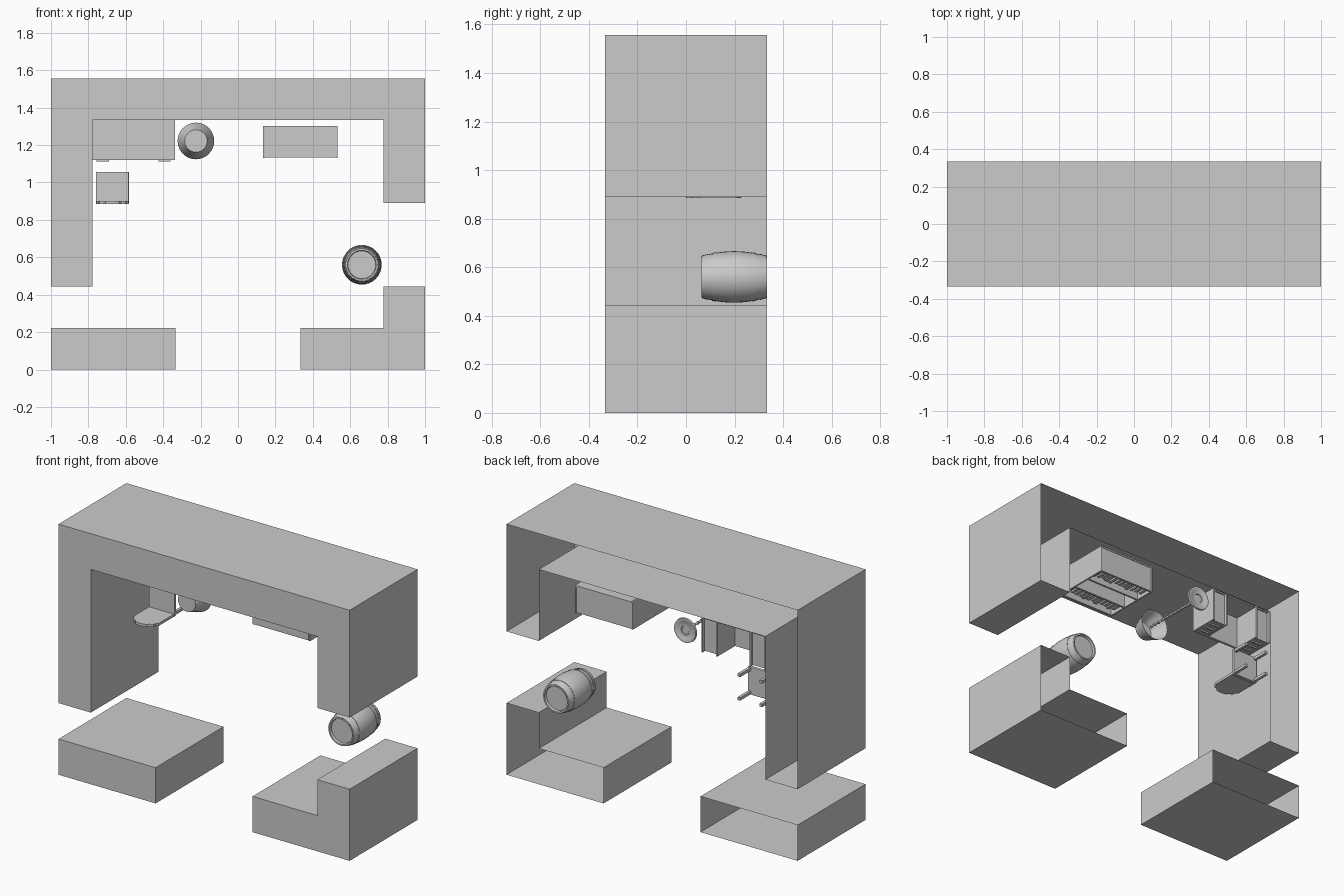
import bpy, bmesh, math, random
from mathutils import Vector

if "Cube" in bpy.data.objects:
    bpy.data.objects.remove(bpy.data.objects["Cube"], do_unlink=True)

FLOOR = 0.333          # the room's floor plane lies at the rear, heights run towards -y
random.seed(4)


def place(x, z, h):
    return Vector((x, FLOOR - h, z))


def finish(name, bm, smooth=False, recalc=True, bevel=0):
    if recalc:
        bmesh.ops.recalc_face_normals(bm, faces=bm.faces)
    mesh = bpy.data.meshes.new(name)
    bm.to_mesh(mesh)
    bm.free()
    obj = bpy.data.objects.new(name, mesh)
    bpy.context.collection.objects.link(obj)
    if bevel:
        mod = obj.modifiers.new("Bevel", "BEVEL")
        mod.width = bevel
        mod.segments = 2
    if smooth:
        bpy.ops.object.select_all(action="DESELECT")
        obj.select_set(True)
        bpy.context.view_layer.objects.active = obj
        bpy.ops.object.shade_smooth_by_angle(angle=math.radians(35))
    return obj


def boxes(name, spans, bevel=0):
    """One object from boxes given as (x0, x1, z0, z1, h0, h1)."""
    bm = bmesh.new()
    for x0, x1, z0, z1, h0, h1 in spans:
        lo, hi = place(x0, z0, h1), place(x1, z1, h0)
        for v in bmesh.ops.create_cube(bm, size=1)["verts"]:
            v.co = (lo + hi) / 2 + v.co * (hi - lo)
    return finish(name, bm, bevel=bevel)


def lathe(name, x, z, profile, segments=32):
    """Revolve (radius, height) points about the floor normal."""
    bm = bmesh.new()
    rings = []
    for r, h in profile:
        angles = [math.tau * i / segments for i in range(segments)]
        rings.append([bm.verts.new(place(x + r * math.cos(a), z + r * math.sin(a), h)) for a in angles])
    for low, high in zip(rings, rings[1:]):
        for i in range(segments):
            j = (i + 1) % segments
            bm.faces.new((low[i], low[j], high[j], high[i]))
    bmesh.ops.remove_doubles(bm, verts=bm.verts, dist=1e-5)
    return finish(name, bm, smooth=True)


def wall(name, outline):
    """Hollow wall block: capped at the front, open at the floor."""
    bm = bmesh.new()
    front = [bm.verts.new((x, -FLOOR, z)) for x, z in outline]
    back = [bm.verts.new((x, FLOOR, z)) for x, z in outline]
    bm.faces.new(front)
    for i in range(len(outline)):
        j = (i + 1) % len(outline)
        bm.faces.new((front[j], front[i], back[i], back[j]))
    return finish(name, bm, recalc=False)


# Walls with their door and window gaps
T, W, TOP = 0.222, 0.778, 1.556
wall("main_wall", [(-1, 0.445), (-W, 0.445), (-W, TOP - T), (W, TOP - T),
                   (W, 0.89), (1, 0.89), (1, TOP), (-1, TOP)])
wall("lower_right_wall", [(-1, 0), (-0.333, 0), (-0.333, T), (-1, T)])
wall("lower_left_wall", [(0.333, 0), (1, 0), (1, 0.445), (W, 0.445), (W, T), (0.333, T)])

# Barrel: bulged staves, recessed heads and raised hoops
R_END, R_MID, LENGTH = 0.085, 0.106, 0.27


def stave(h):
    t = 2 * h / LENGTH - 1
    return R_MID - (R_MID - R_END) * t * t


body = [(stave(LENGTH * i / 12), LENGTH * i / 12) for i in range(13)]
lathe("barrel", 0.662, 0.56,
      [(0, 0.015), (0.074, 0.015), (0.077, 0)] + body
      + [(0.077, LENGTH), (0.074, LENGTH - 0.015), (0, LENGTH - 0.015)])
for n, (a, b) in enumerate([(0.002, 0.028), (0.045, 0.06), (0.21, 0.225), (0.242, 0.268)]):
    lathe(f"barrel_hoop_{n + 1}", 0.662, 0.56,
          [(stave(a), a), (stave(a) + 0.002, a), (stave(b) + 0.002, b), (stave(b), b)])

# Floor lamp
LX, LZ = -0.225, 1.222
lathe("lamp_base", LX, LZ, [(0, 0.008), (0.025, 0.008), (0.028, 0.004), (0.05, 0.004), (0.056, 0),
                            (0.074, 0), (0.076, 0.012), (0.06, 0.02), (0.03, 0.026),
                            (0.016, 0.036), (0, 0.036)])
pole = [(0, 0.03)]
for i in range(12):
    h = 0.03 + i * 0.035
    pole += [(0.007, h), (0.007, h + 0.024), (0.011, h + 0.028), (0.011, h + 0.031)]
lathe("lamp_pole", LX, LZ, pole + [(0.007, 0.45), (0, 0.45)], 12)
lathe("lamp_shade", LX, LZ, [(0.098, 0.41), (0.06, 0.515), (0, 0.515)])

# Desk: top, two drawer pedestals, rear panel
DL, DR, DF, DB, DH = -0.778, -0.338, 1.12, 1.334, 0.19
PW, P = 0.11, 0.01
boxes("desk_top", [(DL, DR, DF, DB, DH - 0.015, DH)])
boxes("desk_back", [(DL, DR, DB - 0.008, DB, 0.01, DH + 0.006)])
for side, x0 in (("right", DL), ("left", DR - PW)):
    x1 = x0 + PW
    boxes(f"desk_{side}_pedestal", [(x0, x0 + P, DF, DB, 0, DH - 0.015),
                                    (x1 - P, x1, DF, DB, 0, DH - 0.015),
                                    (x0 + P, x1 - P, DF + 0.004, DB, 0.018, 0.026)])
    drawers, handles = [], []
    for i in range(3):
        h = 0.03 + i * 0.048
        drawers.append((x0 + P, x1 - P, DF + 0.002, DF + 0.012, h, h + 0.043))
        handles.append((x0 + 0.022, x1 - 0.022, DF - 0.007, DF + 0.004, h + 0.019, h + 0.025))
    boxes(f"desk_{side}_drawers", drawers)
    boxes(f"desk_{side}_handles", handles)

# Chair with its back away from the desk
CL, CR, CF, CB, SEAT, LEG = -0.76, -0.583, 0.885, 1.057, 0.125, 0.018
boxes("chair_seat", [(CL, CR, CF, CB, SEAT - 0.02, SEAT)], bevel=0.004)
boxes("chair_legs", [(x, x + LEG, z, z + LEG, 0, SEAT - 0.02)
                     for x in (CL + 0.004, CR - LEG - 0.004) for z in (CF + 0.004, CB - LEG - 0.004)])
half = [(0.086, SEAT), (0.086, 0.275), (0.074, 0.285), (0.07, 0.305),
        (0.05, 0.312), (0.036, 0.328), (0.012, 0.333)]
bm = bmesh.new()
mid = (CL + CR) / 2
outline = [(mid + x, h) for x, h in half] + [(mid - x, h) for x, h in reversed(half)]
face = bm.faces.new([bm.verts.new(place(x, CF, h)) for x, h in outline])
extruded = bmesh.ops.extrude_face_region(bm, geom=[face])["geom"]
bmesh.ops.translate(bm, verts=[v for v in extruded if isinstance(v, bmesh.types.BMVert)], vec=(0, 0, 0.016))
finish("chair_back", bm)

# Bookcase with shelves and books facing the room
BL, BR, BF, BB, BH, S = 0.133, 0.533, 1.13, 1.302, 0.385, 0.012
boxes("bookcase_sides", [(BL, BL + S, BF, BB, 0, BH), (BR - S, BR, BF, BB, 0, BH)], bevel=0.004)
boxes("bookcase_back", [(BL + S, BR - S, BB - 0.01, BB, 0, BH)])
levels = [0.004, 0.13, 0.25, BH - S]
boxes("bookcase_shelves", [(BL + S, BR - S, BF + 0.003, BB - 0.01, h, h + S) for h in levels])
for row, count in ((0, 12), (2, 12)):
    step = (BR - BL - 2 * S) / count
    books = []
    for i in range(count):
        x = BL + S + i * step
        h = levels[row] + S
        books.append((x + 0.003, x + step * random.uniform(0.65, 0.85), BF + 0.02, BB - 0.02,
                      h, h + random.uniform(0.075, 0.095)))
    boxes(f"books_row_{row + 1}", books)
